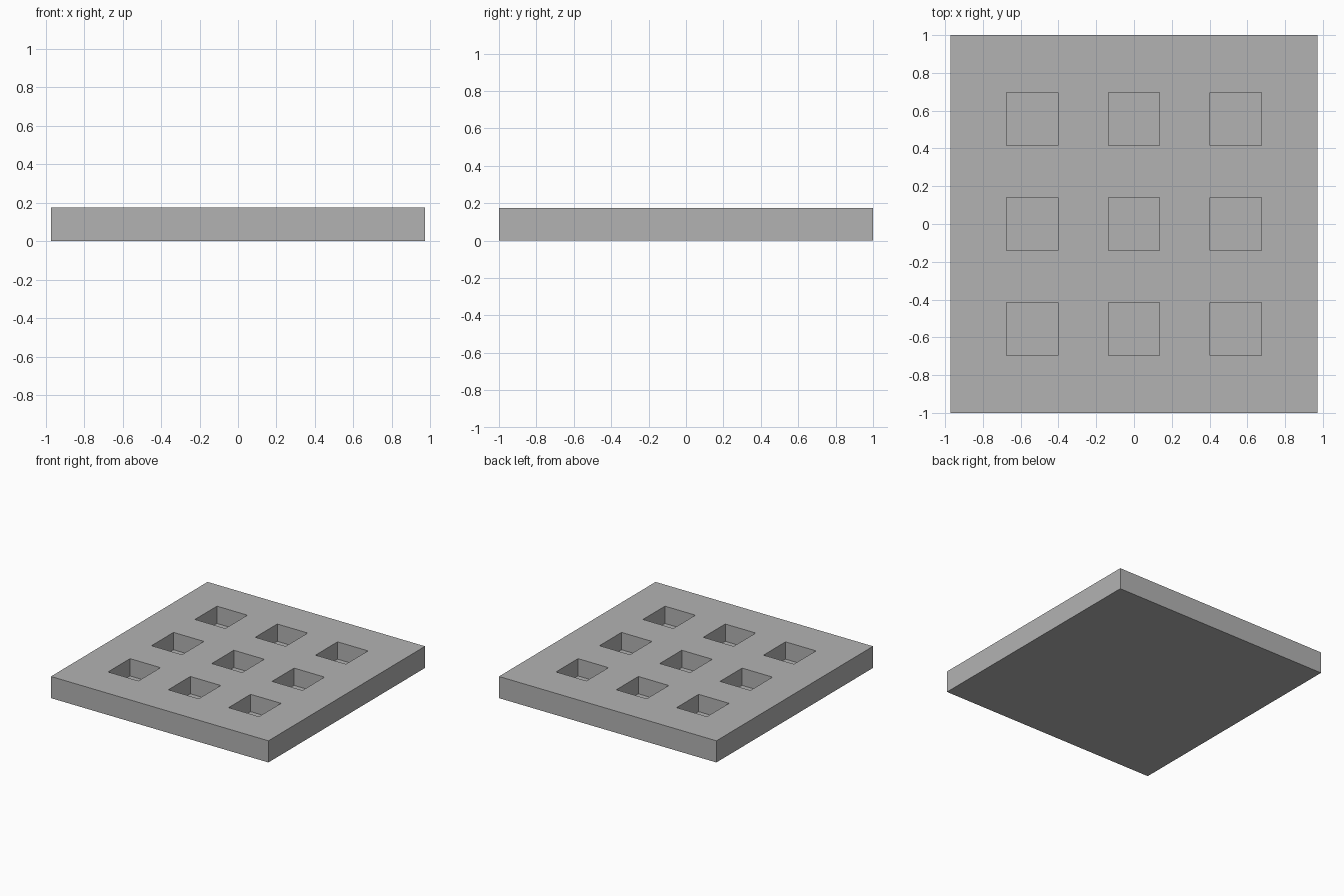
import bpy
import bmesh
from mathutils import Matrix

if "Cube" in bpy.data.objects:
    bpy.data.objects.remove(bpy.data.objects["Cube"], do_unlink=True)

WIDTH, LENGTH, HEIGHT = 1.944, 2.0, 0.175
POCKET_X, POCKET_Y, DEPTH = 0.272, 0.281, 0.14
PITCH_X, PITCH_Y = 0.539, 0.555

grey = bpy.data.materials.new("plain grey")
grey.use_nodes = True
colour = (0.45, 0.45, 0.45, 1)
grey.diffuse_color = colour
grey.node_tree.nodes["Principled BSDF"].inputs["Base Color"].default_value = colour


def boxes(name, size, centres):
    """One object made of equal boxes at the given centres."""
    bm = bmesh.new()
    for c in centres:
        bmesh.ops.create_cube(bm, size=1, matrix=Matrix.LocRotScale(c, None, size))
    mesh = bpy.data.meshes.new(name)
    bm.to_mesh(mesh)
    bm.free()
    mesh.materials.append(grey)
    obj = bpy.data.objects.new(name, mesh)
    bpy.context.collection.objects.link(obj)
    return obj


# Solid slab
tray = boxes("pocket_tray", (WIDTH, LENGTH, HEIGHT), [(0, 0, HEIGHT / 2)])

# Three by three square pockets, open at the top and closed below
cutter = boxes("pocket_cutter", (POCKET_X, POCKET_Y, 2 * DEPTH),
               [(i * PITCH_X, j * PITCH_Y, HEIGHT)
                for i in (-1, 0, 1) for j in (-1, 0, 1)])
cutter.hide_render = True
cutter.hide_viewport = True

cut = tray.modifiers.new("pockets", 'BOOLEAN')
cut.operation = 'DIFFERENCE'
cut.solver = 'EXACT'
cut.object = cutter
